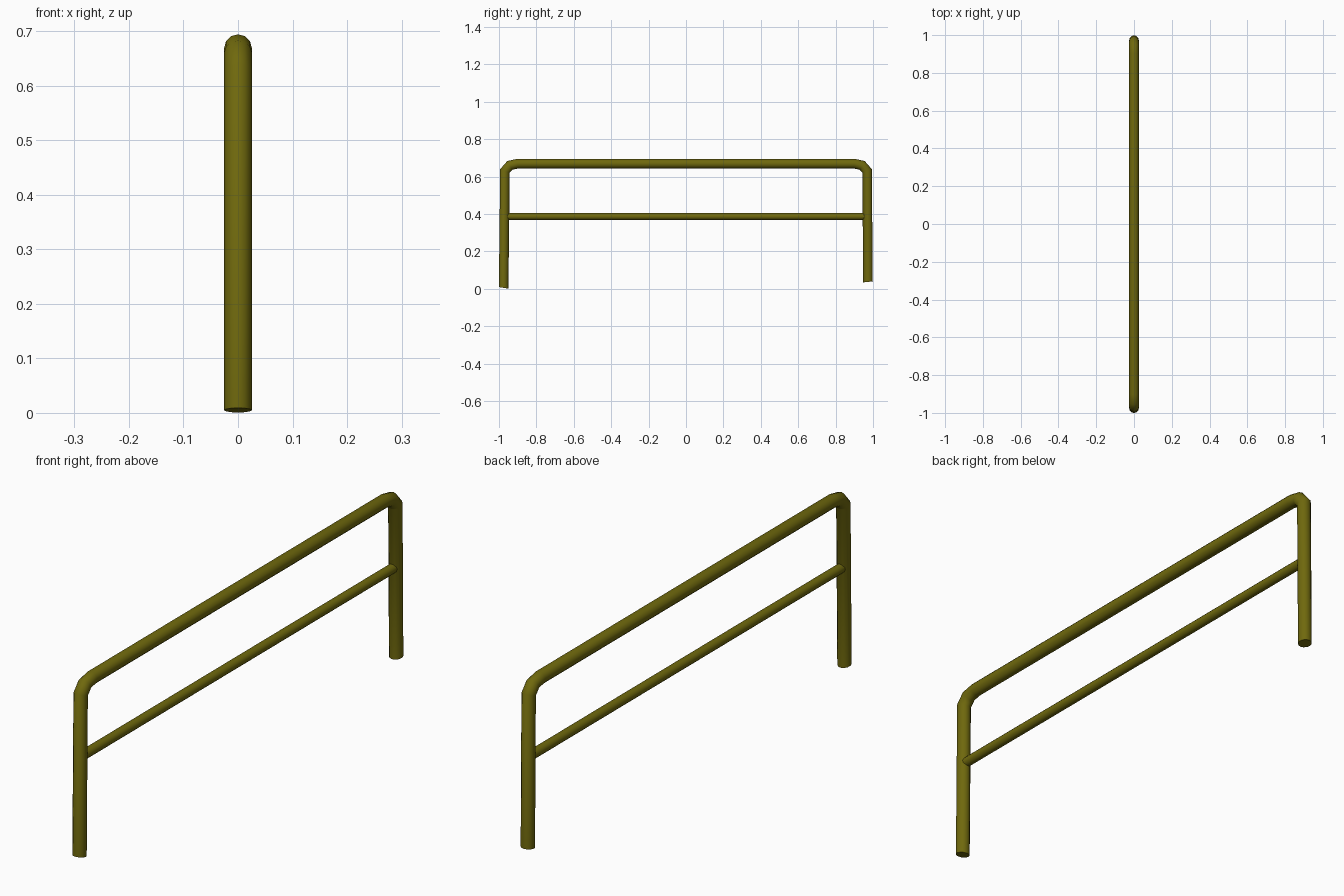
import bpy, bmesh, math
from mathutils import Vector

if "Cube" in bpy.data.objects:
    bpy.data.objects.remove(bpy.data.objects["Cube"])

paint = bpy.data.materials.new("olive_paint")
paint.diffuse_color = (0.16, 0.14, 0.004, 1)
paint.use_nodes = True
paint.node_tree.nodes["Principled BSDF"].inputs["Base Color"].default_value = paint.diffuse_color


def tube(name, path, radius, start_dir=None, end_dir=None, sides=12):
    """Sweep a round section along a path in the y-z plane, with mitred rings."""
    pts = [Vector((0, y, z)) for y, z in path]
    bm = bmesh.new()
    rings = []
    side = Vector((1, 0, 0))
    for i, p in enumerate(pts):
        a = (p - pts[i - 1]).normalized() if i else None
        b = (pts[i + 1] - p).normalized() if i < len(pts) - 1 else None
        t = ((a or b) + (b or a)).normalized()
        if i == 0 and start_dir:
            t = Vector((0, *start_dir)).normalized()
        if i == len(pts) - 1 and end_dir:
            t = Vector((0, *end_dir)).normalized()
        up = side.cross(t) / max(0.8, t.dot(a or b))
        rings.append([bm.verts.new(p + radius * (side * math.cos(k * math.tau / sides)
                                                 + up * math.sin(k * math.tau / sides)))
                      for k in range(sides)])
    for r, s in zip(rings, rings[1:]):
        for k in range(sides):
            n = (k + 1) % sides
            bm.faces.new((r[k], r[n], s[n], s[k]))
    bm.faces.new(rings[0])
    bm.faces.new(rings[-1])
    bmesh.ops.recalc_face_normals(bm, faces=bm.faces)
    mesh = bpy.data.meshes.new(name)
    bm.to_mesh(mesh)
    bm.free()
    mesh.materials.append(paint)
    ob = bpy.data.objects.new(name, mesh)
    bpy.context.collection.objects.link(ob)
    bpy.ops.object.select_all(action='DESELECT')
    ob.select_set(True)
    bpy.context.view_layer.objects.active = ob
    bpy.ops.object.shade_smooth_by_angle(angle=math.radians(40))
    return ob


# Bent outer frame: one leg, rounded corner, top rail, corner, slightly shorter leg
frame = [(-0.975, 0.005), (-0.968, 0.63), (-0.942, 0.66), (-0.90, 0.669),
         (0.90, 0.669), (0.942, 0.66), (0.968, 0.63), (0.973, 0.037)]
tube("bent_frame", frame, 0.0255, start_dir=(0.17, 1), end_dir=(0.1, -1))

# Thinner middle rail between the legs
tube("middle_rail", [(-0.965, 0.387), (0.965, 0.387)], 0.0185)
